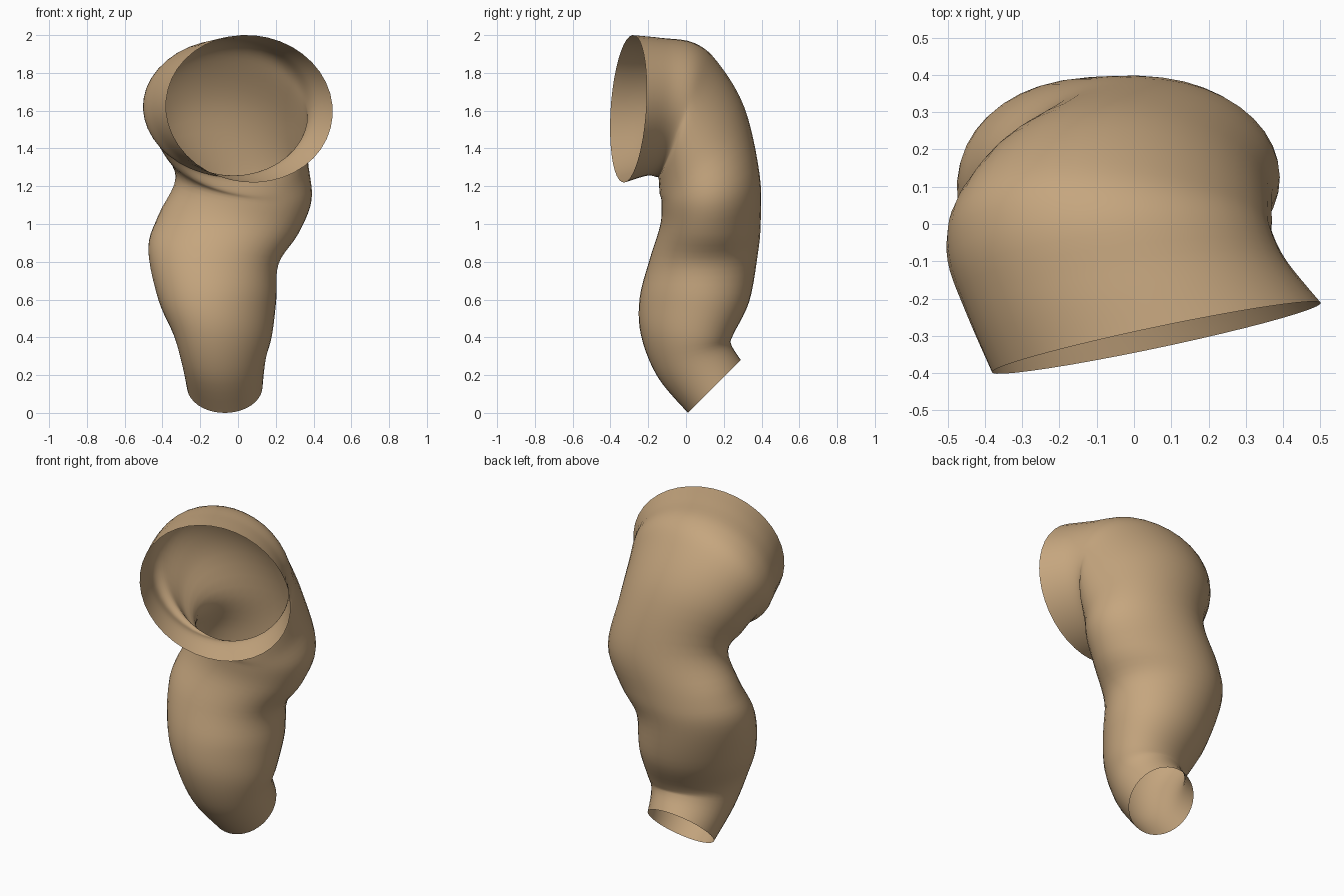
import bpy, bmesh, math
from mathutils import Vector

if "Cube" in bpy.data.objects:
    bpy.data.objects.remove(bpy.data.objects["Cube"])

# Cross-sections from wide mouth to narrow end: centre, side half-axis, outer half-axis
SECTIONS = [
    ((0.06, -0.305, 1.61), (0.44, 0.095, 0.02), (-0.04, 0.02, 0.39)),
    ((-0.02, -0.17, 1.62), (0.43, 0.07, 0.01), (-0.02, 0.04, 0.365)),
    ((-0.065, -0.06, 1.605), (0.435, 0.04, -0.01), (-0.01, 0.10, 0.355)),
    ((-0.06, 0.01, 1.55), (0.43, 0.0, -0.03), (-0.03, 0.155, 0.31)),
    ((-0.025, 0.085, 1.39), (0.395, 0.0, -0.05), (-0.03, 0.225, 0.225)),
    ((0.03, 0.13, 1.19), (0.36, 0.0, -0.06), (0.0, 0.26, 0.07)),
    ((-0.05, 0.13, 1.00), (0.37, -0.02, -0.05), (0.0, 0.265, 0.0)),
    ((-0.13, 0.095, 0.83), (0.345, -0.02, -0.04), (0.02, 0.285, 0.01)),
    ((-0.11, 0.045, 0.60), (0.31, 0.0, 0.0), (0.04, 0.29, -0.01)),
    ((-0.08, 0.005, 0.41), (0.255, 0.0, 0.0), (0.05, 0.243, 0.0)),
    ((-0.075, 0.045, 0.275), (0.22, 0.0, 0.0), (0.03, 0.195, 0.085)),
    ((-0.07, 0.15, 0.14), (0.20, 0.0, 0.0), (0.0, 0.14, 0.14)),
]
SIDES, STEPS = 40, 5


def spline(p0, p1, p2, p3, t):
    return 0.5 * (2 * p1 + (p2 - p0) * t + (2 * p0 - 5 * p1 + 4 * p2 - p3) * t * t
                  + (3 * p1 - p0 - 3 * p2 + p3) * t ** 3)


def section_at(i, t):
    last = len(SECTIONS) - 1
    ids = [min(max(i + k, 0), last) for k in (-1, 0, 1, 2)]
    return [spline(*(Vector(SECTIONS[j][part]) for j in ids), t) for part in range(3)]


# Winding tube, open at both ends
bm = bmesh.new()
rings = []
spans = len(SECTIONS) - 1
for s in range(spans * STEPS + 1):
    i = min(s // STEPS, spans - 1)
    c, u, v = section_at(i, s / STEPS - i)
    rings.append([bm.verts.new(c + u * math.cos(a) + v * math.sin(a))
                  for a in (2 * math.pi * k / SIDES for k in range(SIDES))])
for a, b in zip(rings, rings[1:]):
    for k in range(SIDES):
        n = (k + 1) % SIDES
        bm.faces.new((a[k], b[k], b[n], a[n]))
bmesh.ops.recalc_face_normals(bm, faces=bm.faces)
mesh = bpy.data.meshes.new("winding_tube")
bm.to_mesh(mesh)
bm.free()
tube = bpy.data.objects.new("winding_tube", mesh)
bpy.context.collection.objects.link(tube)

# Tan surface, smooth shaded
mat = bpy.data.materials.new("tan")
mat.diffuse_color = (0.56, 0.38, 0.21, 1)
mat.use_nodes = True
mat.node_tree.nodes["Principled BSDF"].inputs["Base Color"].default_value = mat.diffuse_color
mesh.materials.append(mat)
for p in mesh.polygons:
    p.use_smooth = True
